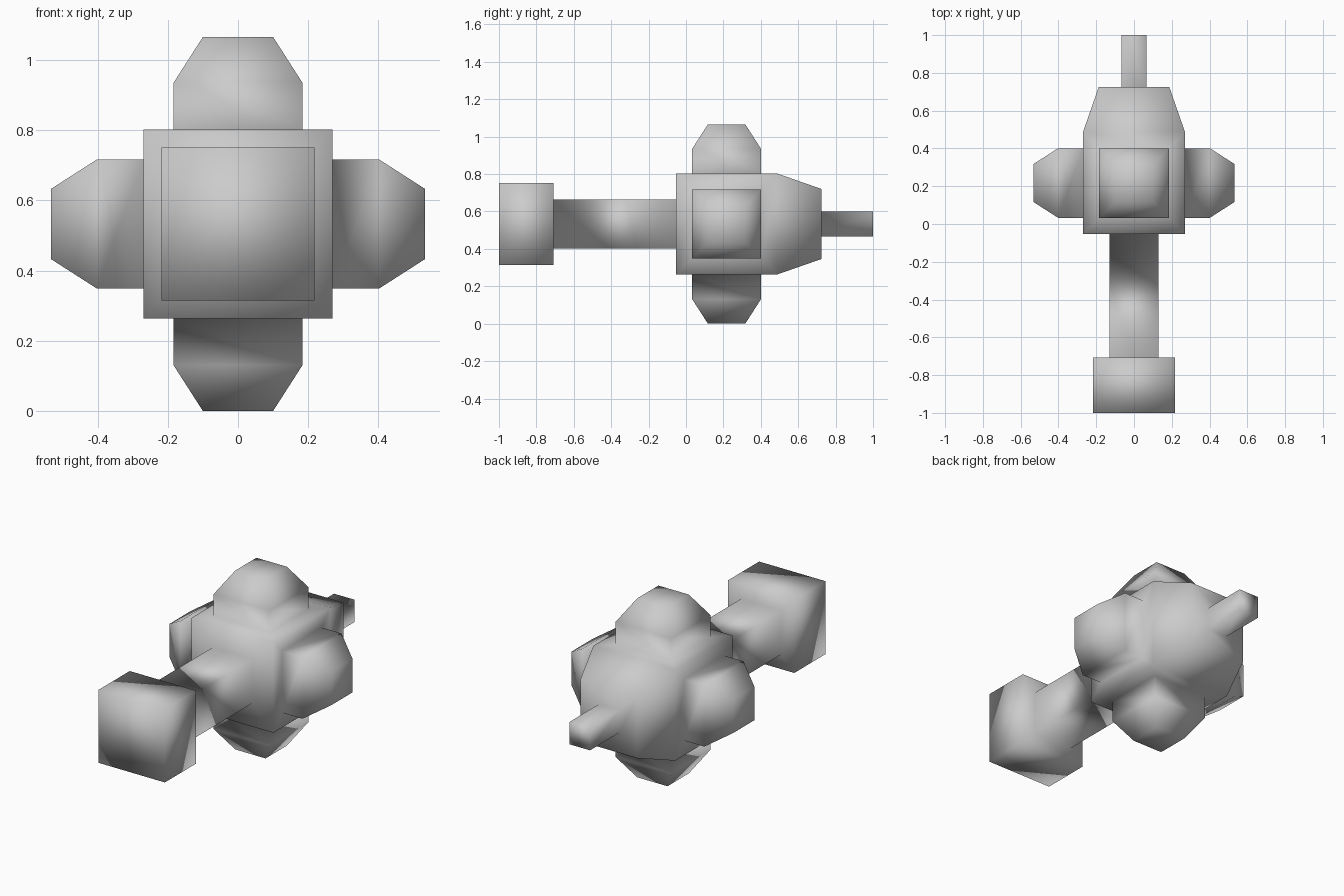
import bpy, bmesh
from mathutils import Vector

if "Cube" in bpy.data.objects:
    bpy.data.objects.remove(bpy.data.objects["Cube"])

C = Vector((0, 0.217, 0.533))   # centre of the hub
HALF = 0.27

# Each arm: direction, then (distance from hub centre, half width) rings
side_lug = [(0.27, 0.184), (0.402, 0.184), (0.533, 0.1)]
arms = [
    ((1, 0, 0), side_lug), ((-1, 0, 0), side_lug),
    ((0, 0, 1), side_lug), ((0, 0, -1), side_lug),
    # tapered back with a thin square spike
    ((0, 1, 0), [(0.508, 0.187), (0.508, 0.067), (0.783, 0.067)]),
    # long shaft ending in a block
    ((0, -1, 0), [(0.27, 0.131), (0.925, 0.131), (0.925, 0.218), (1.217, 0.218)]),
]


def grow(bm, direction, rings):
    """Extrude the hub face pointing along direction through square rings."""
    d = Vector(direction)
    face = max(bm.faces, key=lambda f: (f.calc_center_median() - C).dot(d))
    half = HALF
    for dist, new_half in rings:
        face = bmesh.ops.extrude_discrete_faces(bm, faces=[face])["faces"][0]
        for v in face.verts:
            rel = v.co - C
            across = rel - d * rel.dot(d)
            v.co = C + across * (new_half / half) + d * dist
        half = new_half


# Central cube with all arms grown from its faces
bm = bmesh.new()
bmesh.ops.create_cube(bm, size=2 * HALF)
bmesh.ops.translate(bm, verts=bm.verts, vec=C)
for direction, rings in arms:
    grow(bm, direction, rings)
bmesh.ops.recalc_face_normals(bm, faces=bm.faces)

# Smooth shading everywhere, as one continuous skin
for f in bm.faces:
    f.smooth = True
mesh = bpy.data.meshes.new("hub_with_arms")
bm.to_mesh(mesh)
bm.free()
obj = bpy.data.objects.new("hub_with_arms", mesh)
bpy.context.collection.objects.link(obj)
